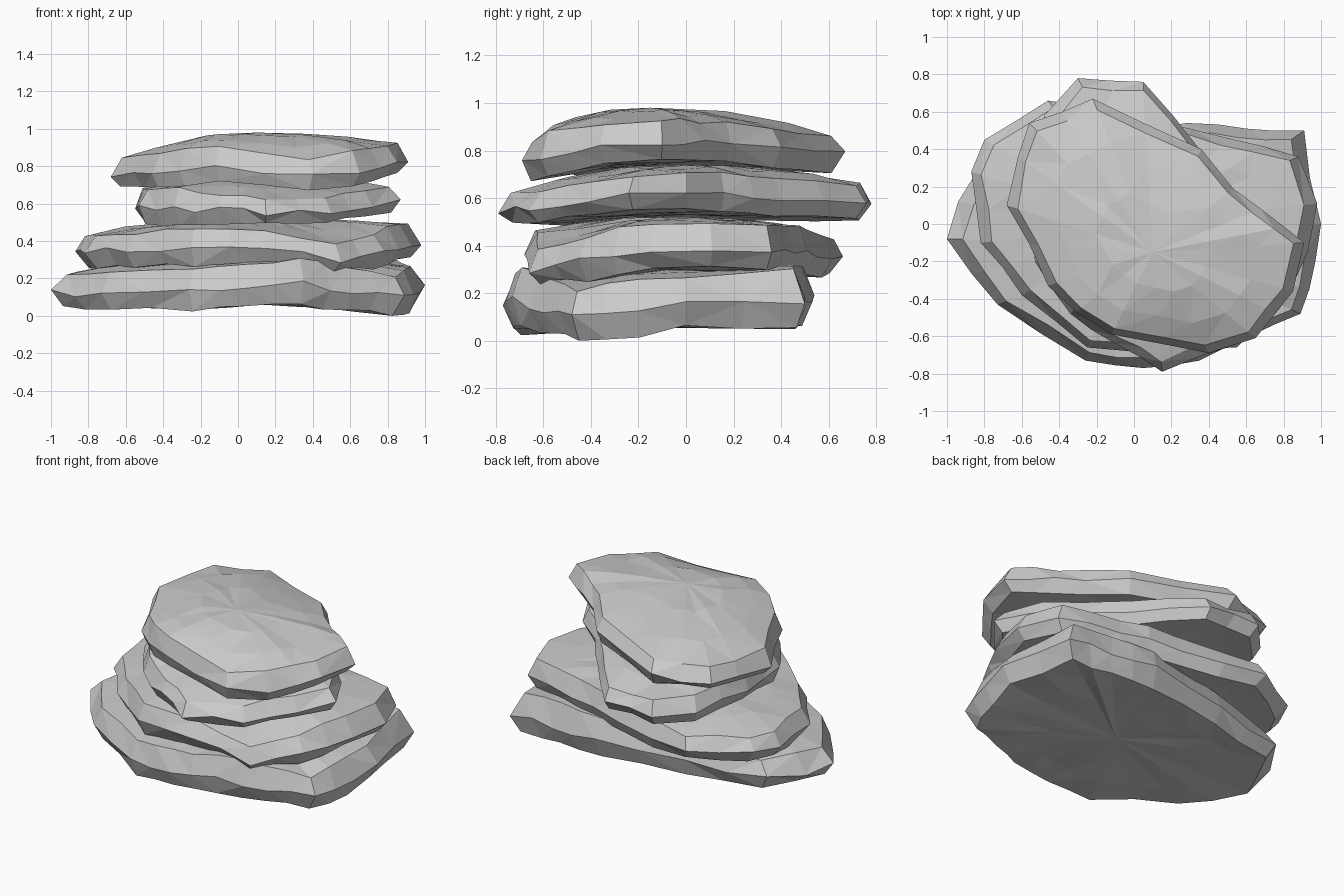
import bpy, bmesh, random

random.seed(4)


def slab(name, outline, centre, top_mid, bottom_mid):
    """Flat faceted rock from rim points (x, y, top z, bottom z)."""
    cx, cy = centre
    # add a slightly irregular point between far-apart rim points
    pts = []
    for a, b in zip(outline, outline[1:] + outline[:1]):
        pts.append(a)
        if (a[0] - b[0]) ** 2 + (a[1] - b[1]) ** 2 > 0.08:
            pts.append(tuple((p + q) / 2 + random.uniform(-0.01, 0.01) for p, q in zip(a, b)))
    # (scale about centre, height 0 bottom .. 1 top, blend to middle height)
    levels = [(0.40, 0, 0.75), (0.70, 0, 0.35), (0.93, 0, 0), (1.0, 0.45, 0),
              (0.93, 1, 0), (0.70, 1, 0.45), (0.38, 1, 0.85)]
    bm = bmesh.new()
    rings = []
    for s, h, blend in levels:
        ring = []
        for x, y, zt, zb in pts:
            edge = zb + (zt - zb) * h
            mid = top_mid if h > 0.5 else bottom_mid
            z = edge + (mid - edge) * blend
            k = s if s == 1 else s + random.uniform(-0.015, 0.015)
            j = 0.008 if h in (0, 1) else 0.02
            z += random.uniform(-j, j)
            ring.append(bm.verts.new((cx + (x - cx) * k, cy + (y - cy) * k, max(z, 0))))
        rings.append(ring)
    n = len(pts)
    for r0, r1 in zip(rings, rings[1:]):
        for i in range(n):
            j = (i + 1) % n
            bm.faces.new((r0[i], r0[j], r1[j], r1[i]))
    for ring, z in ((rings[0], bottom_mid), (rings[-1], top_mid)):
        c = bm.verts.new((cx, cy, z))
        for i in range(n):
            bm.faces.new((ring[i], ring[(i + 1) % n], c))
    bmesh.ops.triangulate(bm, faces=bm.faces[:])
    bmesh.ops.recalc_face_normals(bm, faces=bm.faces[:])
    mesh = bpy.data.meshes.new(name)
    bm.to_mesh(mesh)
    bm.free()
    ob = bpy.data.objects.new(name, mesh)
    bpy.context.collection.objects.link(ob)


# widest slab on the ground, with a nearly straight back edge
slab("bottom_slab", [
    (-1.0, -0.08, .22, .05), (-0.73, -0.43, .23, .03), (-0.26, -0.73, .25, .03),
    (0.05, -0.77, .28, .06), (0.35, -0.73, .30, .06), (0.62, -0.60, .26, .03),
    (0.89, -0.48, .21, .0), (0.97, -0.2, .26, .02), (1.0, 0.0, .26, .06),
    (0.94, 0.25, .28, .05), (0.91, 0.5, .31, .06), (0.6, 0.51, .31, .06),
    (0.28, 0.54, .31, .07), (-0.3, 0.44, .28, .06), (-0.81, 0.33, .24, .06),
    (-0.94, 0.12, .23, .05)],
    (0.05, -0.1), .31, .065)

# second slab, reaching out to the back left
slab("lower_middle_slab", [
    (-0.87, 0.28, .43, .27), (-0.82, -0.10, .43, .26), (-0.6, -0.38, .44, .26),
    (-0.25, -0.66, .47, .27), (0.15, -0.68, .45, .28), (0.55, -0.66, .38, .24),
    (0.78, -0.45, .44, .25), (0.93, -0.15, .49, .31), (0.98, 0.11, .49, .31),
    (0.88, 0.36, .48, .30), (0.5, 0.46, .48, .29), (0.1, 0.55, .47, .28),
    (-0.46, 0.66, .43, .28), (-0.80, 0.45, .43, .27)],
    (0.05, 0.0), .52, .29)

# third slab, narrow across and long front to back
slab("upper_middle_slab", [
    (-0.55, 0.15, .68, .51), (-0.53, -0.2, .68, .49), (-0.34, -0.48, .68, .49),
    (-0.1, -0.64, .65, .49), (0.15, -0.79, .62, .49), (0.50, -0.66, .63, .49),
    (0.72, -0.42, .67, .53), (0.87, -0.24, .69, .55), (0.74, 0.0, .71, .55),
    (0.54, 0.16, .71, .55), (0.35, 0.40, .69, .53), (0.05, 0.76, .66, .51),
    (-0.3, 0.78, .66, .51), (-0.48, 0.58, .67, .51)],
    (0.08, 0.0), .74, .53)

# domed cap slab
slab("top_slab", [
    (-0.68, 0.1, .84, .69), (-0.46, -0.33, .87, .69), (-0.31, -0.47, .89, .70),
    (-0.12, -0.59, .90, .72), (0.4, -0.69, .84, .67), (0.65, -0.61, .88, .69),
    (0.85, -0.36, .90, .74), (0.91, -0.1, .92, .76), (0.68, 0.08, .92, .76),
    (0.53, 0.19, .92, .75), (0.36, 0.40, .89, .73), (-0.22, 0.67, .86, .71),
    (-0.56, 0.54, .85, .71), (-0.62, 0.36, .85, .70)],
    (0.1, -0.15), .98, .74)
